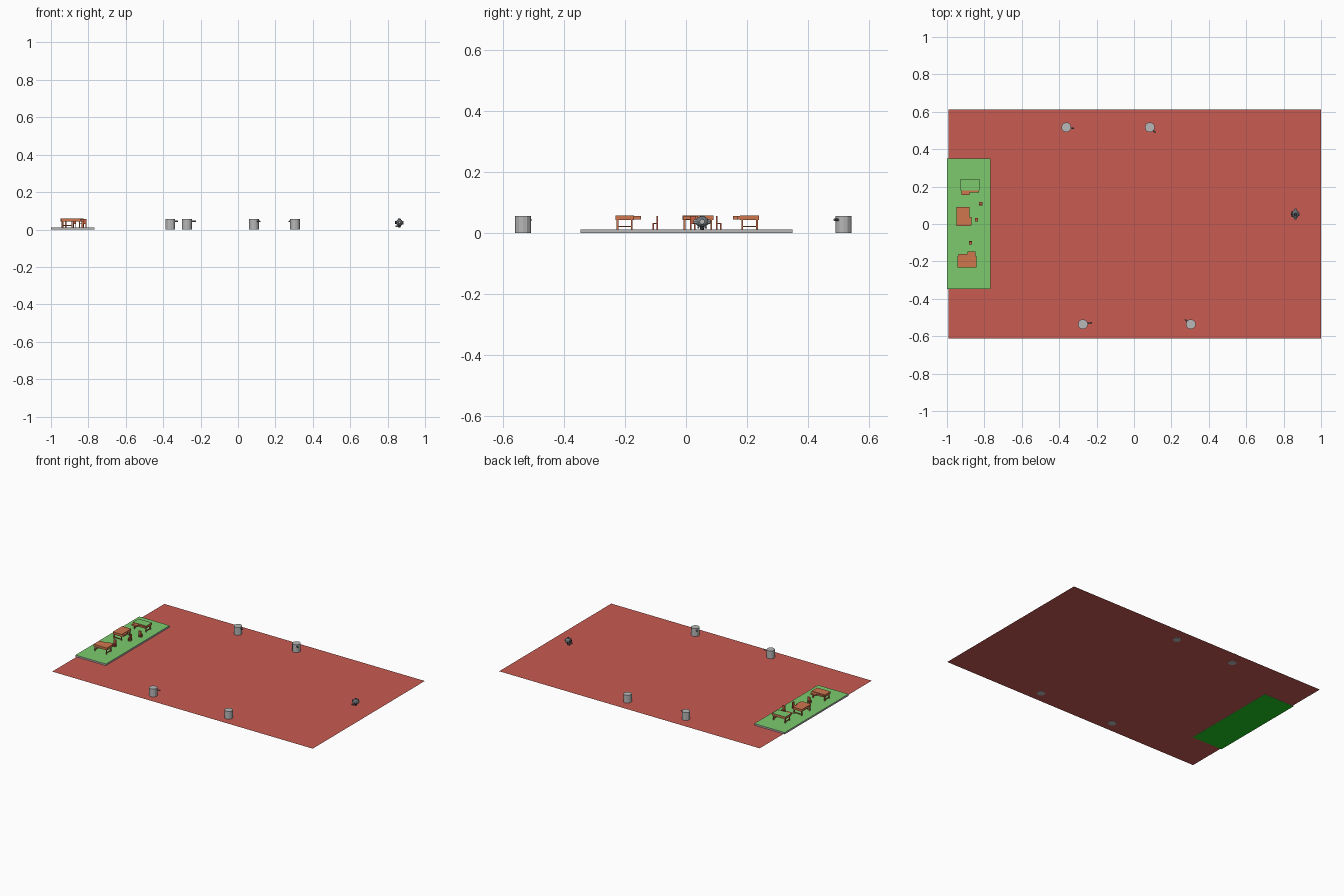
import bpy, bmesh, math
from mathutils import Matrix, Vector

if "Cube" in bpy.data.objects:
    bpy.data.objects.remove(bpy.data.objects["Cube"])


def material(name, r, g, b):
    m = bpy.data.materials.new(name)
    m.diffuse_color = (r, g, b, 1)
    m.use_nodes = True
    m.node_tree.nodes["Principled BSDF"].inputs["Base Color"].default_value = m.diffuse_color
    return m


RED = material("floor red", 0.58, 0.105, 0.085)
GREEN = material("light green", 0.20, 0.59, 0.155)
DEEP = material("deep green", 0.015, 0.60, 0.015)
WOOD = material("wood orange", 0.62, 0.18, 0.075)
CHAIR = material("chair orange", 0.58, 0.12, 0.06)
GREY = material("light grey", 0.48, 0.48, 0.48)
STEEL = material("steel grey", 0.16, 0.18, 0.20)
DARK = material("dark grey", 0.06, 0.065, 0.07)


def finish(name, bm, *mats):
    me = bpy.data.meshes.new(name)
    bm.to_mesh(me)
    bm.free()
    for m in mats:
        me.materials.append(m)
    ob = bpy.data.objects.new(name, me)
    bpy.context.collection.objects.link(ob)
    return ob


def box(name, x, y, z, mat):
    """Box from (min, max) ranges."""
    bm = bmesh.new()
    size = Vector((x[1] - x[0], y[1] - y[0], z[1] - z[0]))
    mid = Vector((sum(x) / 2, sum(y) / 2, sum(z) / 2))
    bmesh.ops.create_cube(bm, size=1, matrix=Matrix.Translation(mid) @ Matrix.Diagonal(size).to_4x4())
    return finish(name, bm, mat)


def rod(name, a, b, r, sides, mat, r2=None):
    a, b = Vector(a), Vector(b)
    d = b - a
    bm = bmesh.new()
    bmesh.ops.create_cone(bm, cap_ends=True, segments=sides, radius1=r,
                          radius2=r if r2 is None else r2, depth=d.length,
                          matrix=Matrix.Translation((a + b) / 2) @ d.to_track_quat('Z', 'Y').to_matrix().to_4x4())
    return finish(name, bm, mat)


# floor sheet
bm = bmesh.new()
bm.faces.new([bm.verts.new(p) for p in ((-0.992, -0.612, 0.001), (1, -0.612, 0.001),
                                        (1, 0.612, 0.001), (-0.992, 0.612, 0.001))])
finish("floor", bm, RED)

# raised platform: green top, grey rim, deep green underside
platform = box("platform", (-1.0, -0.767), (-0.347, 0.35), (0, 0.012), GREEN)
platform.data.materials.append(GREY)
platform.data.materials.append(DEEP)
for f in platform.data.polygons:
    f.material_index = 0 if f.normal.z > 0.5 else 2 if f.normal.z < -0.5 else 1

BASE = 0.012


def desk(name, x, y, top=WOOD):
    ob = box(name + "_top", x, y, (0.042, 0.058), WOOD)
    ob.data.materials.append(top)
    for f in ob.data.polygons:
        f.material_index = 1 if f.normal.z > 0.5 else 0
    w, i = 0.006, 0.004
    for n, lx in enumerate((x[0] + i, x[1] - i - w)):
        for k, ly in enumerate((y[0] + i, y[1] - i - w)):
            box(f"{name}_leg_{n}{k}", (lx, lx + w), (ly, ly + w), (BASE, 0.042), WOOD)
    # foot rails across the short direction
    if x[1] - x[0] > y[1] - y[0]:
        for n, lx in enumerate((x[0] + i, x[1] - i - w)):
            box(f"{name}_rail_{n}", (lx, lx + w), (y[0] + i, y[1] - i), (0.019, 0.023), WOOD)
    else:
        for n, ly in enumerate((y[0] + i, y[1] - i - w)):
            box(f"{name}_rail_{n}", (x[0] + i, x[1] - i), (ly, ly + w), (0.019, 0.023), WOOD)


# three desks with pulled-out drawers
desk("back_desk", (-0.928, -0.826), (0.178, 0.24), GREEN)
box("back_desk_drawer", (-0.922, -0.88), (0.155, 0.178), (0.044, 0.055), WOOD)
box("back_desk_drawer_small", (-0.88, -0.83), (0.168, 0.178), (0.044, 0.055), WOOD)
desk("middle_desk", (-0.949, -0.88), (-0.012, 0.09))
box("middle_desk_drawer", (-0.88, -0.868), (-0.008, 0.038), (0.044, 0.055), WOOD)
desk("front_desk", (-0.943, -0.841), (-0.232, -0.171))
box("front_desk_drawer", (-0.89, -0.847), (-0.171, -0.148), (0.044, 0.055), WOOD)
box("front_desk_drawer_small", (-0.938, -0.89), (-0.171, -0.16), (0.044, 0.055), WOOD)

# small chairs with a tall back
for n, (cx, cy, dx, dy) in enumerate(((-0.82, 0.108, 0, -1), (-0.842, 0.022, 1, 0), (-0.874, -0.101, 0, 1))):
    r, t = 0.009, 0.0025
    box(f"chair_{n}_seat", (cx - r, cx + r), (cy - r, cy + r), (0.029, 0.033), CHAIR)
    for sx in (-1, 1):
        for sy in (-1, 1):
            px, py = cx + sx * (r - t), cy + sy * (r - t)
            box(f"chair_{n}_leg", (px - t, px + t), (py - t, py + t), (BASE, 0.029), CHAIR)
    bx, by = cx + dx * (r - t), cy + dy * (r - t)
    hx, hy = (t, r) if dx else (r, t)
    box(f"chair_{n}_back", (bx - hx, bx + hx), (by - hy, by + hy), (0.033, 0.056), CHAIR)

# drums with a small tap
for n, (x, y, tx, ty) in enumerate(((-0.362, 0.517, 0.042, -0.006), (0.085, 0.517, 0.032, -0.030),
                                    (-0.273, -0.536, 0.048, 0.009), (0.304, -0.536, -0.032, 0.026))):
    rod(f"drum_{n}", (x, y, 0), (x, y, 0.055), 0.0265, 12, GREY)
    rod(f"drum_{n}_tap", (x, y, 0.043), (x + tx, y + ty, 0.043), 0.004, 6, STEEL)

# floating round machine facing the platform
CX, CY, CZ = 0.863, 0.053, 0.037
bm = bmesh.new()
bmesh.ops.create_uvsphere(bm, u_segments=12, v_segments=8, radius=1,
                          matrix=Matrix.Translation((CX, CY, CZ)) @ Matrix.Diagonal((0.018, 0.022, 0.018, 1)))
finish("machine_body", bm, STEEL)
rod("machine_eye", (CX - 0.024, CY, CZ), (CX - 0.008, CY, CZ), 0.008, 8, DARK)
rod("machine_dome", (CX, CY, CZ + 0.014), (CX, CY, CZ + 0.021), 0.010, 8, DARK, 0.006)
rod("machine_neck", (CX, CY, 0.010), (CX, CY, 0.024), 0.006, 8, DARK, 0.009)
rod("machine_exhaust", (CX + 0.012, CY, CZ), (CX + 0.022, CY, CZ), 0.009, 8, GREY)
for s in (-1, 1):
    rod("machine_side_pod", (CX, CY + s * 0.018, CZ), (CX, CY + s * 0.029, CZ), 0.009, 8, GREY, 0.006)
    box("machine_arm", (CX - 0.022, CX - 0.006), tuple(sorted((CY + s * 0.010, CY + s * 0.016))),
        (0.014, 0.022), STEEL)
